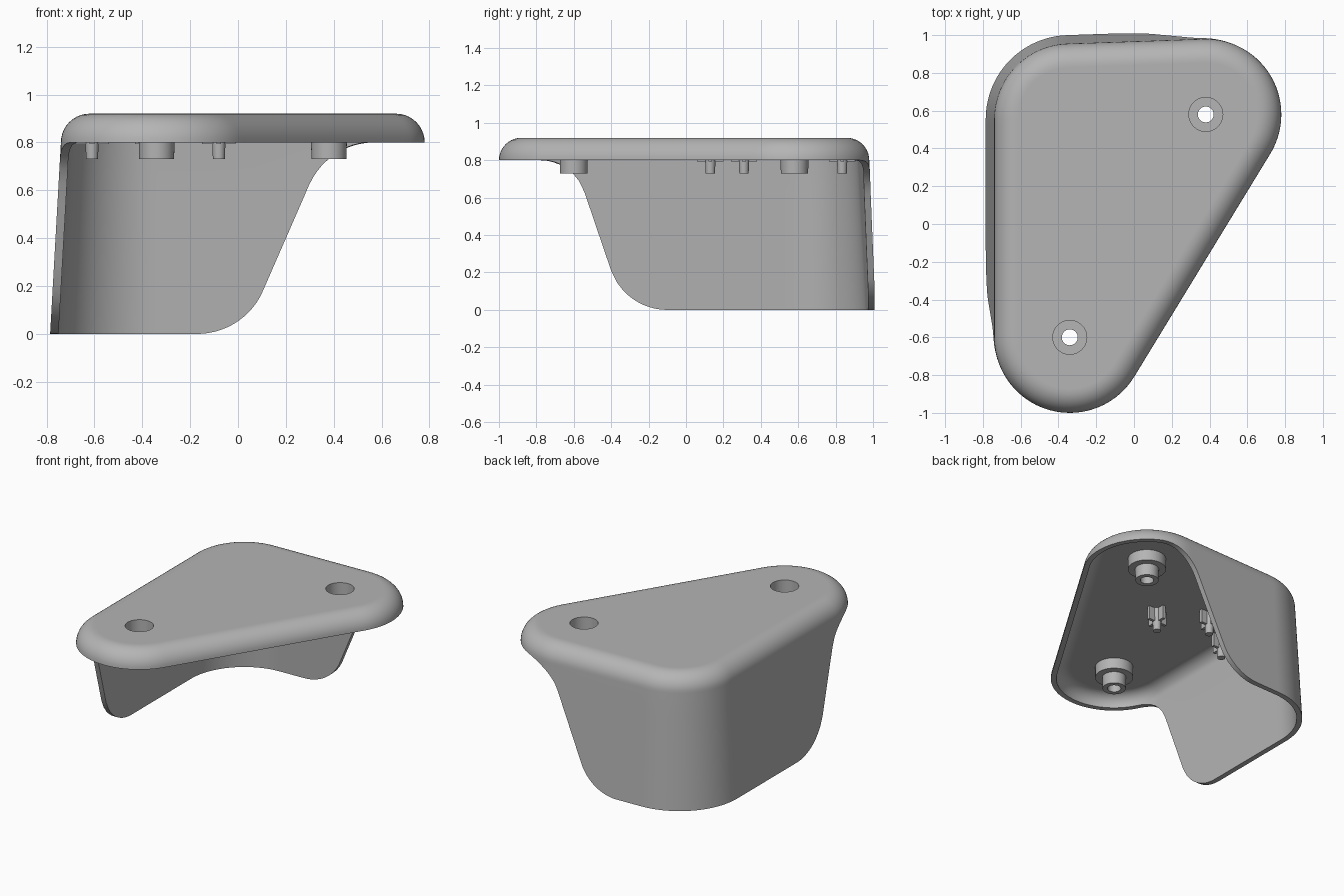
import bpy, bmesh, math
from mathutils import Vector

old = bpy.data.objects.get("Cube")
if old:
    bpy.data.objects.remove(old, do_unlink=True)

grey = bpy.data.materials.new("grey_plastic")
grey.use_nodes = True
COLOR = (0.46, 0.46, 0.46, 1)
grey.diffuse_color = COLOR
grey.node_tree.nodes["Principled BSDF"].inputs["Base Color"].default_value = COLOR

RIM, TOP, WALL, CORNER = 0.8, 0.92, 0.035, 0.4
ROUND = TOP - RIM
FLARE = 0.045
SCREWS = [(-0.34, -0.6), (0.38, 0.58)]
CENTRES = [Vector(c) for c in [(-0.34, -0.6), (0.38, 0.58), (-0.34, 0.555)]]
BORE, BOSS, CEILING = 0.09, 0.12, TOP - WALL


def finish(bm, name):
    bmesh.ops.recalc_face_normals(bm, faces=bm.faces)
    mesh = bpy.data.meshes.new(name)
    bm.to_mesh(mesh)
    bm.free()
    mesh.materials.append(grey)
    ob = bpy.data.objects.new(name, mesh)
    bpy.context.collection.objects.link(ob)
    bpy.ops.object.select_all(action='DESELECT')
    ob.select_set(True)
    bpy.context.view_layer.objects.active = ob
    bpy.ops.object.shade_smooth_by_angle(angle=math.radians(35))
    return ob


def edge_height(u, u0, r0, u1, r1):
    """Lower edge of the skirt: arc, sloping line, arc."""
    k, s = math.cos(math.radians(20)), 1 - math.sin(math.radians(20))
    a, b = u0 + k * r0, u1 - k * r1
    if u <= u0:
        return 0.0
    if u >= u1:
        return RIM
    if u < a:
        return r0 - math.sqrt(r0 * r0 - (u - u0) ** 2)
    if u > b:
        return RIM - r1 + math.sqrt(r1 * r1 - (u1 - u) ** 2)
    za, zb = s * r0, RIM - s * r1
    return za + (zb - za) * (u - a) / (b - a)


def outline():
    """Rounded triangle as (point, outward normal) pairs, anticlockwise."""
    pts = []
    for i, c in enumerate(CENTRES):
        before, after = CENTRES[i - 1], CENTRES[(i + 1) % 3]
        d0, d1 = (c - before).normalized(), (after - c).normalized()
        a0 = math.atan2(-d0.x, d0.y)
        a1 = math.atan2(-d1.x, d1.y)
        sweep = (a1 - a0) % math.tau
        for k in range(29):
            a = a0 + sweep * k / 28
            n = Vector((math.cos(a), math.sin(a)))
            pts.append((c + n * CORNER, n))
        n = Vector((d1.y, -d1.x))
        for k in range(1, 40):
            pts.append((c.lerp(after, k / 40) + n * CORNER, n))
    return pts


# Shell: flared skirt, rounded shoulder and flat top, with an inner skin
PTS = outline()
HEIGHTS = [RIM if n.x > 0.6 else max(edge_height(p.x, -0.17, 0.3, 0.57, 0.3),
                                     edge_height(-p.y, 0.1, 0.32, 0.78, 0.25))
           for p, n in PTS]
bm = bmesh.new()


def skirt_ring(t, inset):
    ring = []
    for (p, n), h in zip(PTS, HEIGHTS):
        z = h + (RIM - h) * t
        q = p + n * (FLARE * (RIM - z) / RIM - inset)
        ring.append(bm.verts.new((q.x, q.y, z)))
    return ring


def flat_ring(inset, z):
    return [bm.verts.new((*(p - n * inset), z)) for p, n in PTS]


def skin(inset):
    rings = [skirt_ring(k / 5, inset) for k in range(6)]
    r = ROUND - inset
    for k in range(1, 11):
        a = math.pi / 2 * k / 10
        rings.append(flat_ring(inset + r * (1 - math.cos(a)), RIM + r * math.sin(a)))
    rings.append(flat_ring(ROUND + 0.008, RIM + r))
    return rings


def bridge(a, b):
    n = len(a)
    for i in range(n):
        j = (i + 1) % n
        bm.faces.new((a[i], a[j], b[j], b[i]))


def cap(ring, radius):
    """Flat panel with a round opening at each screw."""
    loops = [ring]
    for x, y in SCREWS:
        loops.append([bm.verts.new((x + radius * math.cos(math.tau * k / 40),
                                    y + radius * math.sin(math.tau * k / 40),
                                    ring[0].co.z)) for k in range(40)])
    edges = []
    for loop in loops:
        for v, w in zip(loop, loop[1:] + loop[:1]):
            edges.append(bm.edges.get((v, w)) or bm.edges.new((v, w)))
    bmesh.ops.triangle_fill(bm, use_beauty=True, use_dissolve=False, edges=edges)


outer, inner = skin(0), skin(WALL)
for rings in (outer, inner):
    for a, b in zip(rings, rings[1:]):
        bridge(a, b)
bridge(outer[0], inner[0])
cap(outer[-1], BORE)
cap(inner[-1], BOSS)
bmesh.ops.remove_doubles(bm, verts=bm.verts, dist=0.0002)
finish(bm, "shell")

# Screw bosses: turned profile with counterbore and through hole
PROFILE = [(BORE, TOP), (BORE, 0.83), (0.042, 0.83), (0.042, 0.73),
           (0.073, 0.73), (0.075, 0.81), (BOSS, 0.81), (BOSS, CEILING)]
for side, (x, y) in zip(("front", "back"), SCREWS):
    bm = bmesh.new()
    verts = [bm.verts.new((x + r, y, z)) for r, z in PROFILE]
    edges = [bm.edges.new(pair) for pair in zip(verts, verts[1:])]
    bmesh.ops.spin(bm, geom=verts + edges, cent=(x, y, 0), axis=(0, 0, 1),
                   angle=math.tau, steps=40, use_merge=True)
    bmesh.ops.remove_doubles(bm, verts=bm.verts, dist=0.0002)
    # outward side of the stem decides the facing
    ob = finish(bm, side + "_screw_boss")
    stem = [f for f in ob.data.polygons
            if abs(f.normal.z) < 0.1 and f.center.z < 0.78
            and (f.center.xy - Vector((x, y))).length > 0.06]
    if stem and stem[0].normal.xy.dot(stem[0].center.xy - Vector((x, y))) < 0:
        ob.data.flip_normals()

# Locating pins with crossed ribs under the ceiling
for i, (x, y) in enumerate([(-0.08, 0.13), (-0.61, 0.13), (-0.36, 0.31), (-0.36, 0.835)]):
    bm = bmesh.new()
    pin = bmesh.ops.create_cone(bm, cap_ends=True, segments=24, radius1=0.025,
                                radius2=0.031, depth=0.16)["verts"]
    bmesh.ops.translate(bm, verts=pin, vec=(x, y, 0.81))
    for size in ((0.14, 0.02, 0.098), (0.02, 0.14, 0.098)):
        rib = bmesh.ops.create_cube(bm, size=1)["verts"]
        bmesh.ops.scale(bm, verts=rib, vec=size)
        bmesh.ops.translate(bm, verts=rib, vec=(x, y, 0.842))
    finish(bm, f"locating_pin_{i + 1}")
